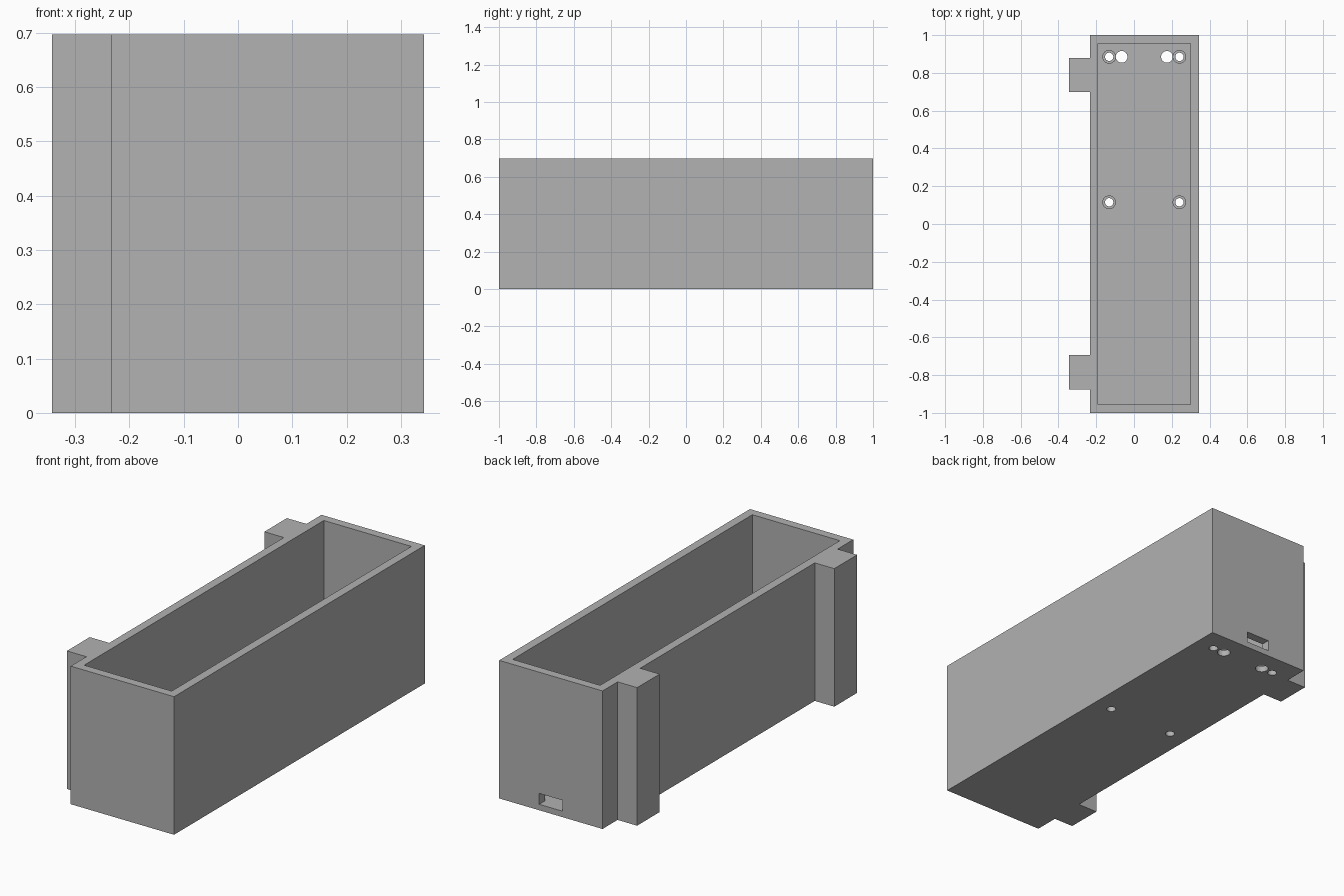
import bpy, bmesh
from mathutils import Matrix

cube = bpy.data.objects.get("Cube")
if cube:
    bpy.data.objects.remove(cube, do_unlink=True)

HEIGHT, FLOOR, WALL = 0.697, 0.03, 0.044
LEFT, RIGHT, TAB = -0.234, 0.343, -0.343
MID = (LEFT + RIGHT) / 2
POST_TOP = 0.085

grey = bpy.data.materials.new("plain grey")
grey.use_nodes = True
grey.diffuse_color = (0.445, 0.445, 0.445, 1)
grey.node_tree.nodes["Principled BSDF"].inputs["Base Color"].default_value = grey.diffuse_color


def finish(name, bm):
    bmesh.ops.recalc_face_normals(bm, faces=bm.faces)
    mesh = bpy.data.meshes.new(name)
    bm.to_mesh(mesh)
    bm.free()
    mesh.materials.append(grey)
    obj = bpy.data.objects.new(name, mesh)
    bpy.context.collection.objects.link(obj)
    return obj


def prism(name, outline, z0, z1):
    bm = bmesh.new()
    face = bm.faces.new([bm.verts.new((x, y, z0)) for x, y in outline])
    top = bmesh.ops.extrude_face_region(bm, geom=[face])["geom"]
    verts = [v for v in top if isinstance(v, bmesh.types.BMVert)]
    bmesh.ops.translate(bm, verts=verts, vec=(0, 0, z1 - z0))
    return finish(name, bm)


def block(name, x0, x1, y0, y1, z0, z1):
    return prism(name, [(x0, y0), (x1, y0), (x1, y1), (x0, y1)], z0, z1)


def cylinder(name, x, y, radius, z0, z1):
    bm = bmesh.new()
    bmesh.ops.create_cone(bm, cap_ends=True, segments=32, radius1=radius, radius2=radius,
                          depth=z1 - z0, matrix=Matrix.Translation((x, y, (z0 + z1) / 2)))
    return finish(name, bm)


def cut(target, cutter):
    """Subtract the cutter from the target and remove the cutter."""
    cutter.hide_render = True
    mod = target.modifiers.new("cut", 'BOOLEAN')
    mod.operation, mod.solver, mod.object = 'DIFFERENCE', 'EXACT', cutter
    graph = bpy.context.evaluated_depsgraph_get()
    mesh = bpy.data.meshes.new_from_object(target.evaluated_get(graph))
    target.modifiers.clear()
    target.data = mesh
    bpy.data.objects.remove(cutter, do_unlink=True)


# Box with two full-height mounting tabs along its right side
outline = [(LEFT, -1), (RIGHT, -1), (RIGHT, 1), (LEFT, 1)]
for y0, y1 in ((0.7, 0.88), (-0.875, -0.693)):
    outline += [(LEFT, y1), (TAB, y1), (TAB, y0), (LEFT, y0)]
box = prism("open_box", outline, 0, HEIGHT)

# Open cavity and rear connector slot
cut(box, block("cavity_cutter", LEFT + WALL, RIGHT - WALL, -1 + WALL, 1 - WALL, FLOOR, 1))
cut(box, block("slot_cutter", MID - 0.065, MID + 0.065, 0.93, 1.1, FLOOR, 0.085))

# Hollow posts over the screw holes
for side, sx in (("right", -1), ("left", 1)):
    x = MID + sx * 0.186
    for end, y in (("rear", 0.885), ("middle", 0.115)):
        post = cylinder(f"{end}_{side}_post", x, y, 0.036, FLOOR, POST_TOP)
        for part in (box, post):
            cut(part, cylinder("screw_cutter", x, y, 0.022, -0.1, 0.2))
        bpy.context.view_layer.objects.active = post
        bpy.ops.object.select_all(action='DESELECT')
        post.select_set(True)
        bpy.ops.object.shade_smooth_by_angle()
    # Wider access holes beside the rear posts
    cut(box, cylinder("access_cutter", MID + sx * 0.12, 0.885, 0.031, -0.1, 0.2))
